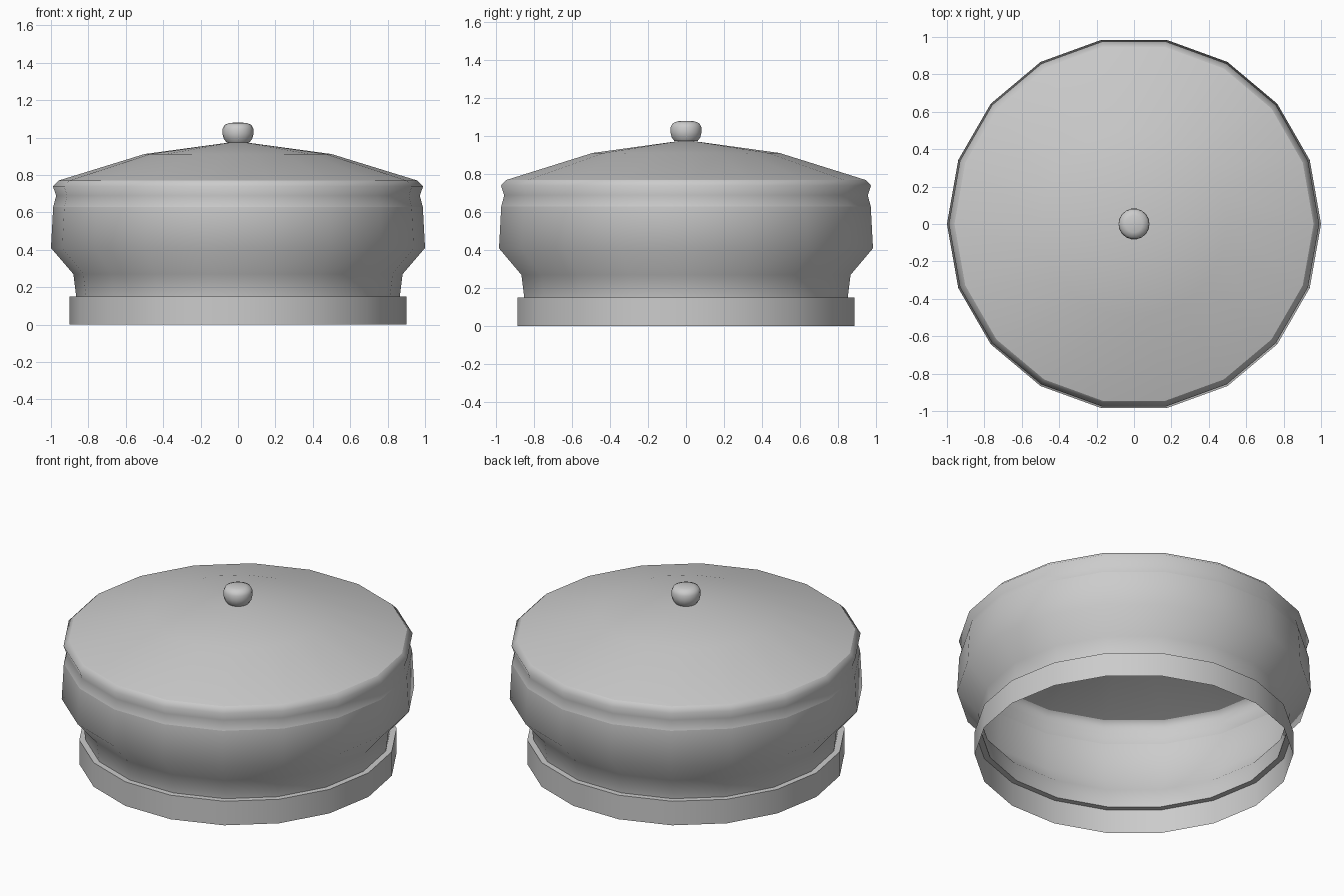
import bpy, bmesh, math

if "Cube" in bpy.data.objects:
    bpy.data.objects.remove(bpy.data.objects["Cube"])


def lathe(name, profile, sides, sharp_angle=180):
    """Revolve (radius, z) points, listed bottom to top, about the z axis."""
    bm = bmesh.new()
    rings = []
    for r, z in profile:
        if r == 0:
            rings.append([bm.verts.new((0, 0, z))] * sides)
        else:
            rings.append([bm.verts.new((r * math.cos(2 * math.pi * i / sides),
                                        r * math.sin(2 * math.pi * i / sides), z))
                          for i in range(sides)])
    for low, high in zip(rings, rings[1:]):
        for i in range(sides):
            j = (i + 1) % sides
            corners = list(dict.fromkeys([low[i], low[j], high[j], high[i]]))
            bm.faces.new(corners)
    mesh = bpy.data.meshes.new(name)
    bm.to_mesh(mesh)
    bm.free()
    obj = bpy.data.objects.new(name, mesh)
    bpy.context.collection.objects.link(obj)
    bpy.ops.object.select_all(action='DESELECT')
    obj.select_set(True)
    bpy.context.view_layer.objects.active = obj
    if sharp_angle >= 180:
        bpy.ops.object.shade_smooth()
    else:
        bpy.ops.object.shade_smooth_by_angle(angle=math.radians(sharp_angle))
    return obj


# Straight open band at the bottom, with a narrow ledge on top
lathe("base_band", [(0.90, 0), (0.90, 0.15), (0.865, 0.15)], 18, 30)

# Flared side wall
lathe("side_wall", [(0.865, 0.15), (0.88, 0.27), (1.0, 0.41), (0.988, 0.63)], 18)

# Pinched rim under the crown
lathe("crown_rim", [(0.988, 0.63), (0.972, 0.69), (0.99, 0.74), (0.96, 0.77)], 18)

# Shallow two-step cone
lathe("crown_top", [(0.96, 0.77), (0.50, 0.912), (0, 0.98)], 18)

# Rounded button at the peak
lathe("top_button", [(0, 0.972), (0.062, 0.975), (0.077, 0.995), (0.083, 1.02),
                     (0.082, 1.048), (0.072, 1.068), (0.045, 1.079), (0, 1.08)], 18, 50)
